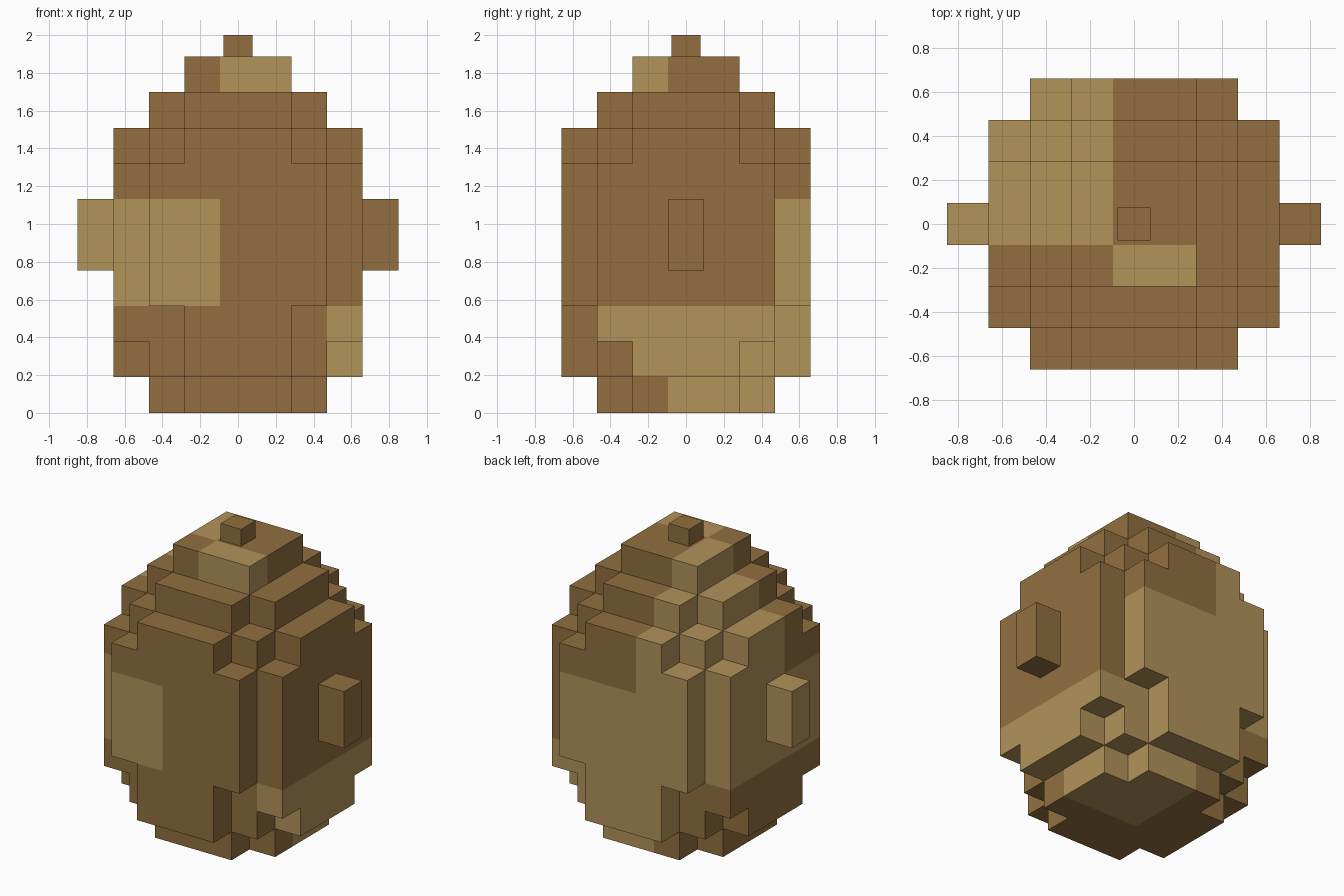
import bpy
import bmesh
import math
from mathutils import Vector

if "Cube" in bpy.data.objects:
    bpy.data.objects.remove(bpy.data.objects["Cube"])

U = 2 / 10.6  # size of one block


def material(name, color):
    m = bpy.data.materials.new(name)
    m.diffuse_color = (*color, 1)
    m.use_nodes = True
    m.node_tree.nodes["Principled BSDF"].inputs["Base Color"].default_value = m.diffuse_color
    return m


MATS = [material("brown", (0.287, 0.159, 0.051)),
        material("light tan", (0.445, 0.292, 0.102))]

# Tan patches: (x, y) sections of three blocks, per height band of three blocks
TAN = [{(2, 0), (1, 1), (2, 1), (1, 2), (0, 2)},
       {(0, 0), (0, 1), (0, 2), (1, 2)},
       {(0, 1), (0, 2)},
       {(1, 0), (0, 1)}]


def patch(p):
    """Material index of the patch that holds a point given in block units."""
    x, y = (min(2, max(0, math.floor((c + 3.5) / 3))) for c in p[:2])
    return int((x, y) in TAN[min(3, int(p[2] // 3))])


def finish(name, bm):
    """Colour faces by patch, merge flat areas and add the object."""
    bmesh.ops.remove_doubles(bm, verts=bm.verts, dist=1e-4)
    bm.normal_update()
    for f in bm.faces:
        f.material_index = patch(f.calc_center_median() - f.normal * 0.05)
    bmesh.ops.dissolve_limit(bm, angle_limit=0.01, verts=bm.verts, edges=bm.edges,
                             delimit={'MATERIAL'})
    bmesh.ops.scale(bm, vec=(U, U, U), verts=bm.verts)
    me = bpy.data.meshes.new(name)
    bm.to_mesh(me)
    bm.free()
    for m in MATS:
        me.materials.append(m)
    bpy.context.collection.objects.link(bpy.data.objects.new(name, me))


def box(name, center, size):
    bm = bmesh.new()
    bmesh.ops.create_cube(bm, size=1)
    for v in bm.verts:
        v.co = Vector(c + s * a for c, s, a in zip(center, size, v.co))
    finish(name, bm)


# Stepped body: half width in blocks for each row away from the middle
MIDDLE = [3, 3, 3, 2]
LAYERS = [[2, 2, 1], [3, 3, 2, 1], [3, 3, 3, 1], MIDDLE, MIDDLE, MIDDLE, MIDDLE,
          [3, 3, 2, 1], [2, 2, 1], [1, 1]]
blocks = {(i, j, k) for k, rows in enumerate(LAYERS)
          for j in range(1 - len(rows), len(rows))
          for i in range(-rows[abs(j)], rows[abs(j)] + 1)}

body = bmesh.new()
for b in blocks:
    mid = Vector(b) + Vector((0, 0, 0.5))
    for axis in range(3):
        for sign in (-1, 1):
            n, s = Vector(), Vector()
            n[axis] = sign
            if tuple(int(a + d) for a, d in zip(b, n)) in blocks:
                continue
            s[(axis + 1) % 3] = 1
            t = n.cross(s)
            body.faces.new([body.verts.new(mid + (n + p * s + q * t) / 2)
                            for p, q in ((-1, -1), (1, -1), (1, 1), (-1, 1))])
finish("body", body)

# Side knobs
for side, name in ((-1, "left_knob"), (1, "right_knob")):
    box(name, (side * 4, 0, 5), (1, 1, 2))

# Stem on top
box("stem", (0, 0, 10.3), (0.8, 0.8, 0.6))
